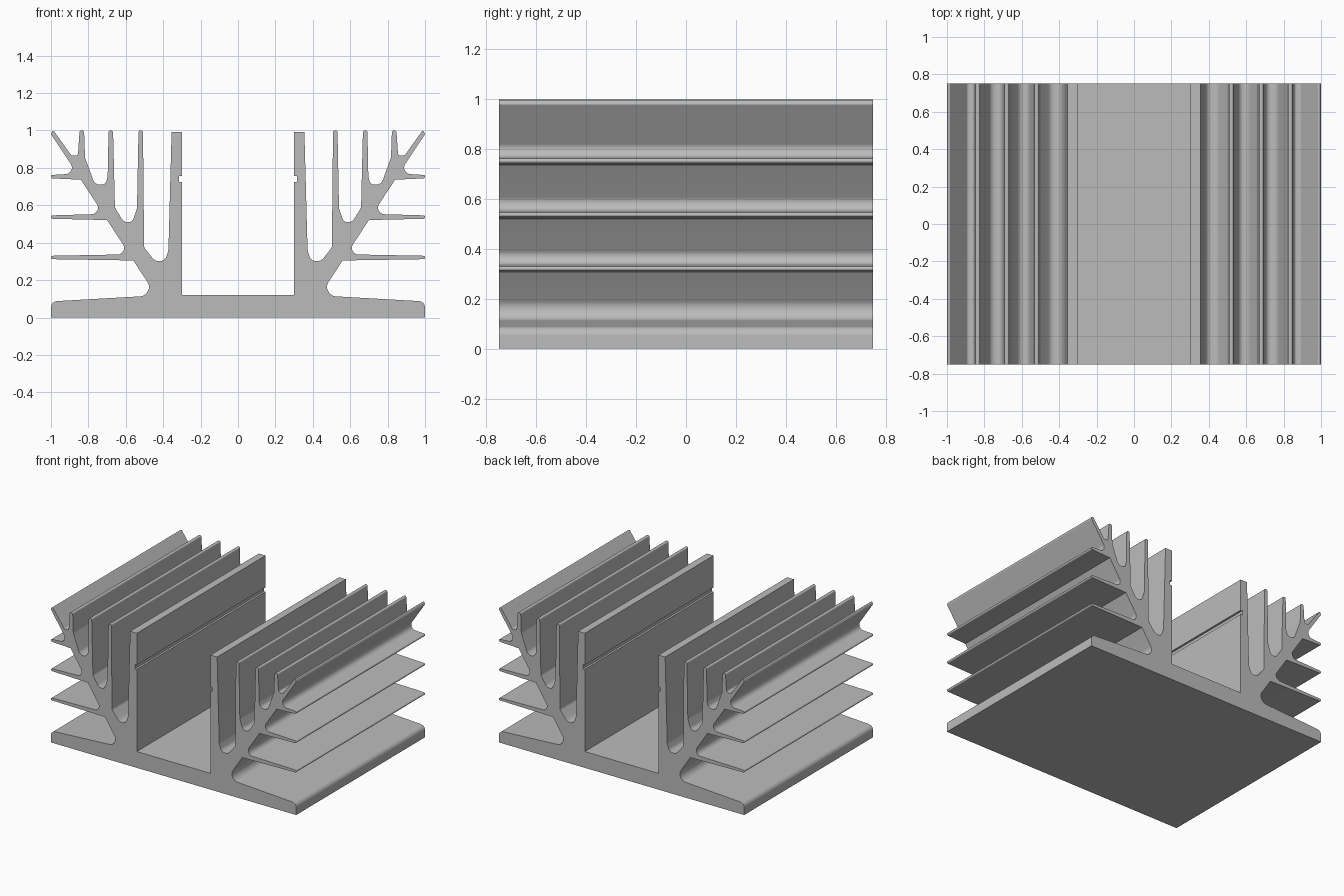
import bpy
import bmesh
from mathutils import Vector

DEPTH = 1.5          # length of the extrusion along y
ARC_STEPS = 7        # segments in each rounded corner

if "Cube" in bpy.data.objects:
    bpy.data.objects.remove(bpy.data.objects["Cube"], do_unlink=True)


def make_material(name, colour):
    material = bpy.data.materials.new(name)
    material.use_nodes = True
    material.diffuse_color = colour
    material.node_tree.nodes["Principled BSDF"].inputs["Base Color"].default_value = colour
    return material


def round_corners(corners):
    """Replace every (x, z, radius) corner by a circular fillet."""
    outline = []
    for index, (x, z, radius) in enumerate(corners):
        corner = Vector((x, z))
        if radius == 0:
            outline.append(corner)
            continue
        before = Vector(corners[index - 1][:2]) - corner
        after = Vector(corners[(index + 1) % len(corners)][:2]) - corner
        half = before.angle(after) / 2
        centre_dir = (before.normalized() + after.normalized()).normalized()
        # keep the fillet inside its two neighbouring edges
        from math import tan, sin
        reach = min(radius / tan(half), before.length * 0.49, after.length * 0.49)
        radius = reach * tan(half)
        centre = corner + centre_dir * radius / sin(half)
        start = corner + before.normalized() * reach - centre
        end = corner + after.normalized() * reach - centre
        for step in range(ARC_STEPS + 1):
            spoke = start.lerp(end, step / ARC_STEPS).normalized()
            outline.append(centre + spoke * radius)
    return outline


def side_fin(x, z):
    """Horizontal fin: underside root, rounded tip, filleted upper root."""
    return [(x, z, 0), (1, z + 0.007, 0.012), (1, z + 0.025, 0.012),
            (x + 0.02, z + 0.033, 0.035)]


def top_fin(x, right_root, left_root):
    """Upright fin: outer root, rounded tip, inner root."""
    return [right_root, (x + 0.012, 1, 0.011), (x - 0.012, 1, 0.011), left_root]


# Base flange
half = [(1, 0, 0), (1, 0.086, 0.035), (0.436, 0.118, 0.05)]

# Three horizontal fins climbing the slanted trunk
for level in range(3):
    half += side_fin(0.56 + 0.14 * level, 0.305 + 0.216 * level)

# Slanted fin at the end of the trunk
half += [(1, 0.98, 0.008), (0.99, 1.005, 0.008), (0.89, 0.865, 0.018)]

# Three upright fins with rounded channels between them
half += top_fin(0.835, (0.856, 0.865, 0.015), (0.818, 0.855, 0.02))
half += [(0.765, 0.71, 0.045), (0.71, 0.71, 0.035)]
half += top_fin(0.68, (0.697, 0.75, 0.02), (0.658, 0.587, 0.02))
half += [(0.61, 0.51, 0.04), (0.565, 0.51, 0.03)]
half += top_fin(0.52, (0.54, 0.585, 0.02), (0.502, 0.375, 0.02))
half += [(0.445, 0.302, 0.04), (0.39, 0.302, 0.035), (0.372, 0.36, 0.02)]

# Central wall with its clip groove, down to the channel floor
half += [(0.355, 0.992, 0), (0.3, 0.992, 0), (0.3, 0.757, 0),
         (0.315, 0.757, 0), (0.315, 0.725, 0), (0.3, 0.725, 0), (0.3, 0.12, 0)]

right_side = round_corners(half)
left_side = [Vector((-p.x, p.y)) for p in reversed(right_side)]
outline = right_side + left_side

# Extrude the full section along y
bm = bmesh.new()
section = bm.faces.new([bm.verts.new((p.x, -DEPTH / 2, p.y)) for p in outline])
extruded = bmesh.ops.extrude_face_region(bm, geom=[section], use_keep_orig=True)
moved = [g for g in extruded["geom"] if isinstance(g, bmesh.types.BMVert)]
bmesh.ops.translate(bm, verts=moved, vec=(0, DEPTH, 0))
bmesh.ops.recalc_face_normals(bm, faces=bm.faces)
bmesh.ops.triangulate(bm, faces=[f for f in bm.faces if len(f.verts) > 4])
mesh = bpy.data.meshes.new("finned_heat_sink")
bm.to_mesh(mesh)
bm.free()

body = bpy.data.objects.new("finned_heat_sink", mesh)
bpy.context.collection.objects.link(body)
mesh.materials.append(make_material("grey_aluminium", (0.5, 0.5, 0.5, 1)))

bpy.ops.object.select_all(action="DESELECT")
body.select_set(True)
bpy.context.view_layer.objects.active = body
bpy.ops.object.shade_smooth_by_angle()
